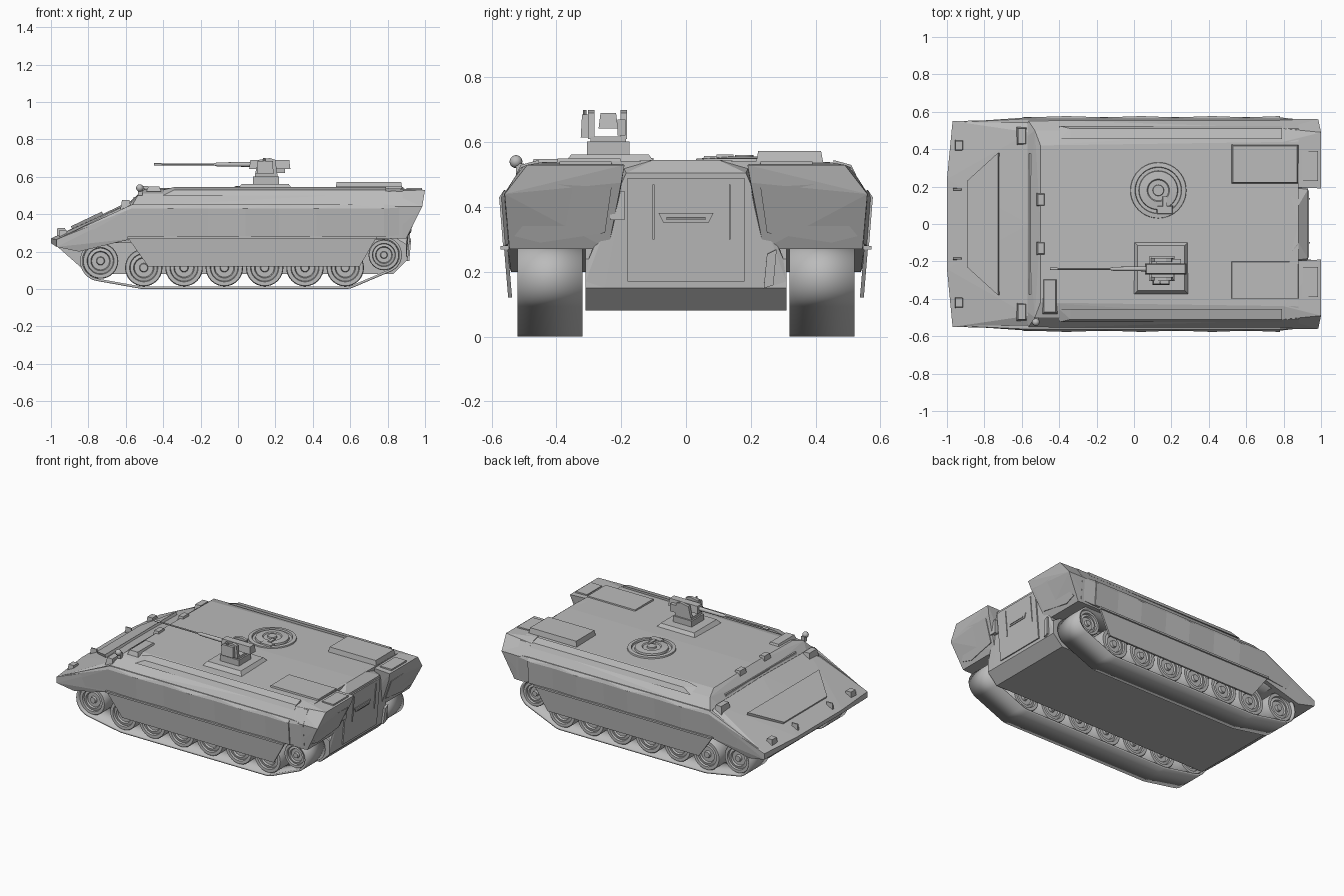
import bpy, bmesh, math
from mathutils import Vector, Matrix, geometry

cube = bpy.data.objects.get("Cube")
if cube:
    bpy.data.objects.remove(cube, do_unlink=True)

grey = bpy.data.materials.new("armour_grey")
grey.use_nodes = True
grey.diffuse_color = (0.5, 0.5, 0.5, 1)
grey.node_tree.nodes["Principled BSDF"].inputs["Base Color"].default_value = (0.5, 0.5, 0.5, 1)


def finish(name, bm, smooth=False):
    mesh = bpy.data.meshes.new(name)
    bm.to_mesh(mesh)
    bm.free()
    mesh.materials.append(grey)
    obj = bpy.data.objects.new(name, mesh)
    bpy.context.collection.objects.link(obj)
    if smooth:
        bpy.ops.object.select_all(action='DESELECT')
        obj.select_set(True)
        bpy.context.view_layer.objects.active = obj
        bpy.ops.object.shade_smooth_by_angle(angle=math.radians(35))
    return obj


def flip(points):
    return [(x, -y, z) for x, y, z in points]


def solid(name, points):
    """Faceted convex block through the given corners."""
    bm = bmesh.new()
    for p in points:
        bm.verts.new(p)
    res = bmesh.ops.convex_hull(bm, input=bm.verts)
    loose = {g for g in res["geom_interior"] if isinstance(g, bmesh.types.BMVert)}
    bmesh.ops.delete(bm, geom=list(loose), context='VERTS')
    bmesh.ops.dissolve_limit(bm, angle_limit=0.01, verts=bm.verts, edges=bm.edges)
    bmesh.ops.recalc_face_normals(bm, faces=bm.faces)
    return finish(name, bm)


def symmetric(name, points):
    return solid(name, points + flip(points))


def pair(name, points):
    solid(name + "_near", flip(points))
    solid(name + "_far", points)


def box(name, xs, ys, zs, taper=0.0):
    low = [(x, y, zs[0]) for x in xs for y in ys]
    high = [(x, y, zs[1]) for x in (xs[0] + taper, xs[1] - taper)
            for y in (ys[0] + taper, ys[1] - taper)]
    return solid(name, low + high)


def plate(name, corners, out, depth=0.008):
    """Thin plate raised from a sloped face along direction out."""
    push = Vector(out).normalized() * depth
    return solid(name, corners + [tuple(Vector(c) + push) for c in corners])


def lathe(name, profile, centre, axis='Y', steps=32):
    """Revolve (radius, height) pairs, closing onto the axis."""
    bm = bmesh.new()
    verts = [bm.verts.new((r, 0, h)) for r, h in profile]
    edges = [bm.edges.new(e) for e in zip(verts, verts[1:])]
    bmesh.ops.spin(bm, geom=verts + edges, cent=(0, 0, 0), axis=(0, 0, 1),
                   angle=math.tau, steps=steps)
    bmesh.ops.remove_doubles(bm, verts=bm.verts, dist=1e-5)
    bmesh.ops.recalc_face_normals(bm, faces=bm.faces)
    turn = {'X': Matrix.Rotation(math.pi / 2, 4, 'Y'),
            'Y': Matrix.Rotation(-math.pi / 2, 4, 'X'), 'Z': Matrix()}[axis]
    bm.transform(Matrix.Translation(centre) @ turn)
    return finish(name, bm, True)


# Main hull, nose and belly
section = [(0, .545), (.44, .538), (.51, .522), (.562, .44), (.548, .27)]
symmetric("main_hull", [(.88, y, z) for y, z in section]
          + [(-.5, 0, .54), (-.5, .42, .533), (-.53, .5, .51), (-.57, .56, .44),
             (-.57, 0, .475), (-.57, .47, .465), (-.57, .548, .27)])
symmetric("nose", [(-1, .24, .245), (-1, .24, .27), (-.97, .55, .225), (-.97, .55, .265),
                   (-.56, 0, .478), (-.56, .49, .468), (-.56, .56, .43),
                   (-.56, .55, .27), (-.85, .54, .2), (-.6, .54, .26)])
symmetric("belly", [(-.97, .31, .23), (-.8, .31, .08), (.83, .31, .08),
                    (.9, .31, .15), (.9, .31, .24), (-.9, .31, .3), (.8, .31, .3)])
symmetric("rear_bulkhead", [(.8, .2, .54), (.88, .1, .545), (.93, .185, .505),
                            (.9, .25, .15), (.9, .31, .17), (.9, .3, .24), (.8, .31, .15)])

# Rear sponsons with sloped end panels
pair("rear_sponson", [(.8, .2, .535), (.8, .23, .27), (.9, .24, .27), (.8, .44, .539),
                      (.8, .548, .27), (.9, .545, .27), (.8, .51, .522), (.8, .562, .44),
                      (1, .19, .53), (1, .49, .53), (.985, .56, .44), (.985, .2, .475),
                      (.99, .5, .475)])


def rear_x(z):
    return .9 + (z - .27) * .415


pair("sponson_end_panel", [(rear_x(z) + d, y, z) for d in (0, .006)
                           for y, z in ((.25, .32), (.45, .29), (.53, .31), (.4, .47), (.23, .46))])
pair("sponson_top_panel", [(x, y, z) for x in (.9, .985) for y in (.23, .39) for z in (.53, .541)])

# Side armour belt in slightly angled panels, tapered at both ends
belt = [-.57, -.36, -.16, .04, .22, .42, .6, .78]
for i, (a, b) in enumerate(zip(belt, belt[1:])):
    pts = []
    for j, x in enumerate((a, b)):
        bulge = .577 if (i + j) % 2 else .57
        pts += [(x, .54, .45), (x, .54, .28), (x, .562, .452), (x, bulge, .43), (x, bulge - .012, .28)]
    pair(f"belt_panel_{i}", pts)
pair("belt_front", [(-.57, .54, .45), (-.57, .562, .45), (-.57, .57, .43), (-.57, .558, .28),
                    (-.57, .54, .28), (-.93, .545, .285), (-.9, .545, .245)])
pair("belt_rear", [(.78, .54, .45), (.78, .562, .452), (.78, .57, .43), (.78, .558, .28),
                   (.78, .54, .28), (.95, .552, .44), (.9, .545, .29), (.88, .53, .35)])
pair("track_skirt", [(x, y + s, z) for s in (0, .012) for x, y, z in
                     ((-.59, .55, .275), (-.48, .537, .12), (.65, .537, .12), (.74, .55, .275))])
pair("belt_lip", [(x, y, z) for x in (-.59, .74) for y in (.54, .572) for z in (.268, .28)])
pair("upper_side_strip", [(-.4, .455, .53), (-.34, .455, .545), (.79, .455, .545), (.79, .455, .53),
                          (-.4, .525, .5), (.79, .525, .5), (-.34, .51, .53), (.79, .51, .53)])

# Rear door with rails, handle, hinge and step
def door_plate(name, outline, lift, depth):
    pts = [(.9 + (z - .15) * .085 + lift, y, z) for y, z in outline]
    return plate(name, pts, (1, 0, -.08), depth)


door_plate("rear_door", [(-.18, .17), (.18, .17), (.18, .49), (-.18, .49)], 0, .008)
for y in (-.1, .135):
    door_plate("door_rail", [(y - .003, .3), (y + .003, .3), (y + .003, .47), (y - .003, .47)], .007, .006)
door_plate("door_handle", [(-.07, .352), (.07, .352), (.085, .382), (-.085, .382)], .007, .006)
door_plate("door_handle_bar", [(-.06, .36), (.06, .36), (.06, .367), (-.06, .367)], .012, .006)
box("door_hinge", (.89, .945), (-.235, -.19), (.36, .45))
door_plate("rear_step_frame", [(.24, .15), (.27, .16), (.28, .27), (.25, .255)], .002, .014)

# Bow hatch, tow lugs, lamps, driver panels
glacis = lambda x: .275 + .476 * (x + .99)
hatch = [(-.885, .23), (-.72, .38)]
plate("bow_hatch", [(x, s * y, glacis(x) - .008) for x, y in hatch for s in (-1, 1)], (-.43, 0, 1), .02)
for s in (-1, 1):
    box("tow_lug", (-.97, -.92), (s * .185 - .008, s * .185 + .008), (.27, .325), .004)
    box("bow_lamp", (-.96, -.91), (s * .42 - .03, s * .42 + .03), (.26, .315), .006)
    box("bow_step", (-.63, -.57), (s * .47 - .05, s * .47 + .05), (.42, .475), .01)
    box("periscope", (-.52, -.475), (s * .13 - .035, s * .13 + .035), (.52, .552), .006)
box("driver_hatch", (-.49, -.41), (-.48, -.29), (.52, .548), .01)
box("front_coaming", (-.565, -.545), (-.38, .38), (.46, .49), .004)
ball = [(.02 * math.sin(t * math.pi / 8), -.02 * math.cos(t * math.pi / 8)) for t in range(9)]
lathe("corner_camera", ball, (-.525, -.525, .54), 'X', 16)
box("camera_foot", (-.535, -.51), (-.525, -.5), (.5, .535))

# Roof boxes and commander's hatch
box("stowage_box", (.52, .88), (.215, .425), (.53, .573), .008)
box("roof_panel", (.52, .88), (-.4, -.2), (.53, .549), .003)
hatch_at = (.13, .18, .54)
lathe("hatch_ring", [(.15, 0), (.148, .009), (.125, .011), (.122, 0)], hatch_at, 'Z', 40)
lathe("hatch_lid", [(.105, 0), (.102, .012), (.06, .016), (.055, .01), (.03, .01), (.028, .02), (0, .02)],
      hatch_at, 'Z', 40)
box("hatch_latch", (.12, .21), (.05, .1), (.535, .558), .006)
box("hatch_latch_arm", (.15, .18), (.09, .15), (.535, .562), .004)

# Remote weapon station
box("mount_plate", (0, .29), (-.375, -.095), (.535, .562), .02)
box("mount_pedestal", (.08, .22), (-.305, -.175), (.555, .602))
box("mount_turntable", (.09, .21), (-.295, -.185), (.6, .618))
for y in (-.293, -.192):
    solid("cradle_arm", [(x, y + d, z) for d in (-.01, .01) for x, z in
                         ((.09, .61), (.21, .61), (.2, .69), (.17, .7), (.11, .69))])
box("gun_receiver", (.06, .28), (-.27, -.21), (.642, .69), .006)
box("ammo_box", (.12, .25), (-.212, -.187), (.62, .67))
box("sight_box", (.1, .19), (-.325, -.298), (.615, .685), .004)
lathe("sight_mast", [(0, 0), (.006, 0), (.006, .025), (0, .025)], (.14, -.313, .675), 'Z', 10)
lathe("gun_barrel", [(0, -.45), (.007, -.45), (.007, -.41), (.005, -.41), (.005, -.13),
                     (.011, -.11), (.013, .07), (0, .07)], (0, -.24, .666), 'X', 12)

# Running gear: (x, z, radius)
rollers = [(-.735, .15, .095), (.78, .182, .082)] + [(-.504 + i * .2155, .114, .1) for i in range(6)]
outline = []
for x, z, r in rollers:
    for k in range(48):
        a = k * math.tau / 48
        outline.append(Vector((x + (r + .014) * math.cos(a), z + (r + .014) * math.sin(a))))
loop = [outline[i] for i in geometry.convex_hull_2d(outline)]
if sum(a.x * b.y - b.x * a.y for a, b in zip(loop, loop[1:] + loop[:1])) < 0:
    loop.reverse()

for side, s in (("near", -1), ("far", 1)):
    for n, (x, z, r) in enumerate(rollers):
        h = .085
        face = [(0, h - .005), (.2 * r, h - .005), (.24 * r, h - .02), (.5 * r, h - .02),
                (.55 * r, h - .008), (.72 * r, h - .012), (.76 * r, h), (.96 * r, h), (r, h - .006)]
        back = [(q, -t) for q, t in reversed(face)]
        lathe(f"wheel_{side}_{n}", face + back, (x, s * .42, z))
    bm = bmesh.new()
    rows = [[bm.verts.new((p.x, s * .42 + w, p.y)) for p in loop] for w in (.1, -.1)]
    for i in range(len(loop)):
        j = (i + 1) % len(loop)
        bm.faces.new((rows[0][i], rows[0][j], rows[1][j], rows[1][i]))
    track = finish(f"track_{side}", bm, True)
    mod = track.modifiers.new("thickness", 'SOLIDIFY')
    mod.thickness, mod.offset = .013, -1
